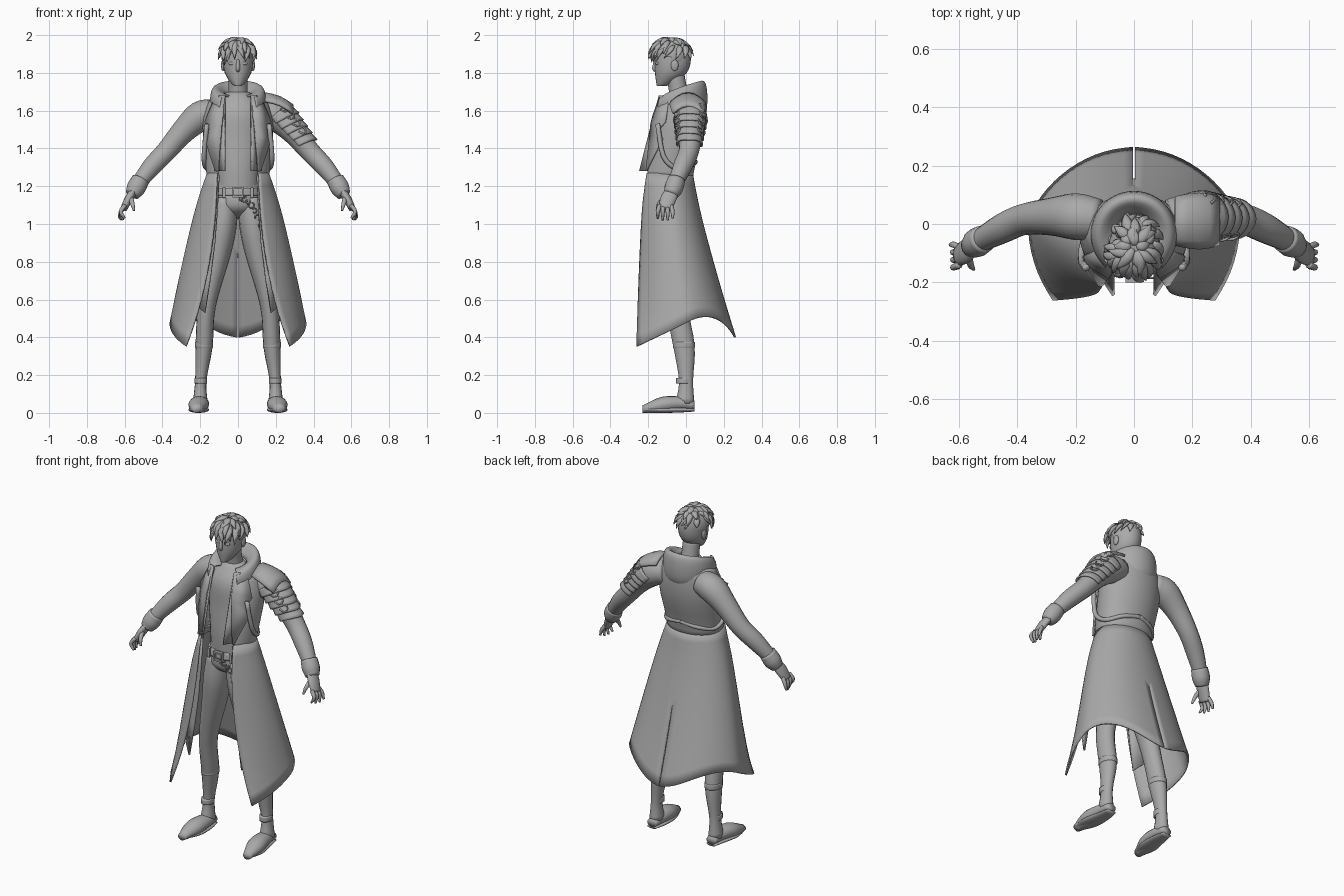
import bpy, bmesh, math, random
from mathutils import Vector

random.seed(4)
if "Cube" in bpy.data.objects:
    bpy.data.objects.remove(bpy.data.objects["Cube"])

SHADE = (0.4, 0.4, 0.4, 1)
grey = bpy.data.materials.new("plain grey")
grey.use_nodes = True
grey.diffuse_color = SHADE
grey.node_tree.nodes["Principled BSDF"].inputs["Base Color"].default_value = SHADE


def finish(name, bm, mirror=False, levels=0, thickness=0, smooth=True):
    bmesh.ops.recalc_face_normals(bm, faces=bm.faces)
    mesh = bpy.data.meshes.new(name)
    bm.to_mesh(mesh)
    bm.free()
    mesh.materials.append(grey)
    for polygon in mesh.polygons:
        polygon.use_smooth = smooth
    part = bpy.data.objects.new(name, mesh)
    bpy.context.collection.objects.link(part)
    if mirror:
        part.modifiers.new("Mirror", "MIRROR").use_clip = True
    if levels:
        modifier = part.modifiers.new("Subdivision", "SUBSURF")
        modifier.levels = modifier.render_levels = levels
        modifier.boundary_smooth = "PRESERVE_CORNERS"
    if thickness:
        modifier = part.modifiers.new("Thickness", "SOLIDIFY")
        modifier.thickness, modifier.offset = thickness, 0


def spline(points, steps):
    """Pass a smooth curve through points that carry a radius."""
    inner = [Vector(point) for point in points]
    path = [inner[0] * 2 - inner[1], *inner, inner[-1] * 2 - inner[-2]]
    result = []
    for a, b, c, d in zip(path, path[1:], path[2:], path[3:]):
        for step in range(steps):
            t = step / steps
            result.append(b + ((c - a) + ((2 * a - 5 * b + 4 * c - d) + (3 * b - 3 * c + d - a) * t) * t) * t / 2)
    return result + [inner[-1]]


def add_tube(bm, points, sides=16, ratio=1, ref="Y", axis=None, steps=4):
    """Skin elliptical rings strung along a curve of (x, y, z, radius)."""
    reference = Vector([letter == ref for letter in "XYZ"])
    path = spline(points, steps)
    turns = [math.tau * k / sides for k in range(sides)]
    rings = []
    for i, point in enumerate(path):
        before, after = path[max(i - 1, 0)], path[min(i + 1, len(path) - 1)]
        tangent = Vector(axis) if axis else (after - before).xyz.normalized()
        side = tangent.cross(reference).normalized()
        up = side.cross(tangent) * ratio
        rings.append([bm.verts.new(point.xyz + (side * math.cos(w) + up * math.sin(w)) * point.w) for w in turns])
    for ring, following in zip(rings, rings[1:]):
        for k in range(sides):
            bm.faces.new((ring[k], ring[k - 1], following[k - 1], following[k]))
    bm.faces.new(rings[0])
    bm.faces.new(rings[-1])


def tube(name, points, mirror=False, **options):
    bm = bmesh.new()
    add_tube(bm, points, **options)
    finish(name, bm, mirror)


def column(name, ratio, rows):
    """Stack of level ellipses (z, y, radius) on the centre line."""
    tube(name, [(0, y, z, radius) for z, y, radius in rows], sides=24, ratio=ratio, axis=(0, 0, -1))


def sheet(name, rows, mirror=True, levels=1, thickness=0.01):
    bm = bmesh.new()
    grid = [[bm.verts.new(point) for point in row] for row in rows]
    for row, following in zip(grid, grid[1:]):
        for k in range(len(row) - 1):
            bm.faces.new((row[k], row[k + 1], following[k + 1], following[k]))
    finish(name, bm, mirror, levels, thickness)


def place(bm, centre, size):
    bmesh.ops.scale(bm, vec=size, verts=bm.verts)
    bmesh.ops.translate(bm, vec=centre, verts=bm.verts)


def ball(name, centre, size, mirror=False, keep=lambda co: True):
    bm = bmesh.new()
    bmesh.ops.create_uvsphere(bm, u_segments=24, v_segments=16, radius=1)
    place(bm, centre, size)
    bmesh.ops.delete(bm, geom=[vert for vert in bm.verts if not keep(vert.co)], context="VERTS")
    finish(name, bm, mirror)


def box(name, centre, size, mirror=False):
    bm = bmesh.new()
    bmesh.ops.create_cube(bm, size=1)
    place(bm, centre, size)
    finish(name, bm, mirror, smooth=False)


def half_wrap(width, gap, front, back, height, slit=0, peak=1):
    """Half a coat section, from its front edge round to the back centre."""
    first = math.asin(gap / width)
    middle, row = (front + back) / 2, []
    for k in range(13):
        angle = first + (math.pi - first) * k / 12
        c = math.cos(angle)
        reach = c * (front - middle) / math.cos(first) if c > 0 else (back - middle) * abs(c) ** peak
        row.append((max(width * math.sin(angle), slit), middle + reach, height(c)))
    return row


# Head and face
column("head", 1.2, [(1.73, -.13, .02), (1.75, -.11, .04), (1.8, -.08, .07), (1.87, -.07, .08),
                     (1.94, -.07, .07), (1.98, -.07, .02)])
column("neck", 1, [(1.64, -.03, .06), (1.7, -.04, .05), (1.8, -.06, .05)])
tube("nose", [(0, -.16, 1.87, .008), (0, -.168, 1.825, .011), (0, -.16, 1.81, .008)])
ball("eyes", (.03, -.152, 1.85), (.02, .01, .01), mirror=True)
ball("ears", (.08, -.06, 1.84), (.01, .02, .03), mirror=True)
ball("lips", (0, -.15, 1.78), (.02, .01, .01))

# Tousled hair: a cap with swept tapering locks
crown, spread = Vector((0, -.08, 1.885)), (.09, .103, .1)
ball("hair_cap", crown, [s * .97 for s in spread], keep=lambda co: co.z - 1.8 > -.9 * (co.y + .03))
bm = bmesh.new()
for layer, count in enumerate((11, 17, 16)):
    for i in range(count):
        heading = math.tau * (i + random.random()) / count
        fringe = max(0, -math.cos(heading)) * min(layer, 1)
        start = .15 + .35 * layer + random.uniform(-.1, .1)
        length = random.uniform(.5, .9) + .4 * fringe
        rise, sweep = random.uniform(.02, .1), random.uniform(-.1, .2)
        lock = []
        for k, radius in enumerate((.01, .02, .014, .001)):
            tilt, turn = start + length * k / 3, heading + k * sweep
            lift = .93 + rise * k
            ray = (math.sin(tilt) * math.sin(turn), math.sin(tilt) * math.cos(turn), math.cos(tilt))
            lock.append((*[c + r * s * lift for c, r, s in zip(crown, ray, spread)], radius))
        add_tube(bm, lock, sides=6, ratio=.6, ref="Z", steps=2)
finish("hair_locks", bm)

# Shirt, hips and belt
column("shirt", .83, [(1.17, -.08, .11), (1.3, -.08, .115), (1.45, -.05, .14), (1.6, -.04, .14), (1.7, -.04, .06)])
column("hips", .8, [(1.22, -.08, .11), (1.12, -.08, .125), (1.07, -.08, .1), (1.03, -.08, .02)])
column("belt", .82, [(1.15, -.08, .13), (1.19, -.08, .125)])
for z in (1.145, 1.19):
    box("buckle_bar", (0, -.19, z), (.06, .02, .01))
box("buckle_sides", (.025, -.19, 1.167), (.01, .02, .05), mirror=True)
box("belt_loops", (.075, -.17, 1.167), (.015, .02, .055), mirror=True)

# Filigree chain hanging on the left hip
bm = bmesh.new()
for i in range(7):
    size = .013 + .003 * (i % 2)
    curl = [i + k * .8 for k in range(7)]
    add_tube(bm, [(.02 + .017 * i + size * math.cos(a), -.185, 1.135 - .004 * i * i + size * math.sin(a), .004)
                  for a in curl], sides=5, steps=1)
finish("hip_filigree", bm)

# Legs and boots
tube("legs", [(.066, -.085, 1.14, .064), (.08, -.08, 1, .074), (.105, -.07, .85, .068), (.165, -.05, .57, .048),
              (.18, -.01, .35, .045), (.197, 0, .17, .03), (.2, -.005, .05, .04)], ratio=1.25, mirror=True)
for x, z, radius in ((.18, .36, .047), (.197, .17, .034)):
    tube("boot_bands", [(x, -.01, z + .015, radius), (x, -.01, z - .015, radius)], ratio=1.25, mirror=True)
foot = [(.2, .045, .04, .03), (.2, -.03, .05, .045), (.21, -.13, .042, .053), (.22, -.23, .02, .025)]
tube("boots", foot, ratio=.8, ref="Z", axis=(0, -1, 0), mirror=True)
tube("boot_soles", [(x, y, .016, radius) for x, y, z, radius in foot], ratio=.3, ref="Z", axis=(0, -1, 0), mirror=True)

# Fitted upper coat, open at the front
body = []
for z, width, front, back in ((1.23, .16, -.2, .03), (1.33, .17, -.2, .045), (1.45, .18, -.18, .088),
                              (1.57, .19, -.16, .1), (1.67, .14, -.12, .09)):
    body.append(half_wrap(width, .11 - .08 * (z - 1.23), front, back, lambda c, z=z: z))
sheet("coat_body", body)

# Flared skirt, pointed at the front corners and the split back
skirt = []
for k in range(8):
    t = k / 7

    def height(c, t=t):
        hem = .475 - .19 * c if c > 0 else .475 + .04 * min(1, -2 * c) - .115 * c ** 6
        return 1.27 + (hem - 1.27) * t
    skirt.append(half_wrap(.16 + .2 * t ** .8, .11 + .165 * t * t, -.205 - .055 * t ** .5,
                           .032 + .228 * t ** 1.2, height, .003 if t > .5 else 0, 1 + .4 * t))
sheet("coat_skirt", skirt)
sheet("coat_lining", [[(.1, -.2, 1.26), (.13, -.18, 1.26)], [(.115, -.21, .9), (.17, -.19, .9)],
                      [(.175, -.22, .53), (.22, -.18, .57)]])

# Lapels, hanging hood ends and draped back strap
sheet("lapels", [[(.075, -.14, 1.67), (.125, -.09, 1.66)], [(.08, -.175, 1.57), (.175, -.11, 1.54)],
                 [(.085, -.185, 1.53), (.15, -.145, 1.5)], [(.09, -.19, 1.47), (.175, -.125, 1.45)],
                 [(.105, -.21, 1.28), (.12, -.21, 1.28)]], levels=0)
sheet("hood_ends", [[(.07, -.14, 1.68), (.1, -.12, 1.68)], [(.07, -.19, 1.5), (.1, -.16, 1.5)],
                    [(.07, -.245, 1.28), (.1, -.2, 1.28)]])
strap = [(.165, -.15, 1.53), (.18, -.12, 1.36), (.165, -.05, 1.295), (.1, .025, 1.31), (0, .05, 1.33)]
tube("back_strap", [(*point, .013) for point in strap], sides=8, ref="Z", mirror=True)

# Hood lying round the collar: each ring rises or falls towards the back
hood = []
for radius, front, back in ((.07, 1.67, 1.69), (.13, 1.62, 1.785), (.148, 1.61, 1.7), (.145, 1.6, 1.59), (.11, 1.58, 1.56)):
    angles = [.7 + (math.pi - .7) * k / 8 for k in range(9)]
    hood.append([(radius * math.sin(a), -.035 - radius * math.cos(a), front + (back - front) * math.sin(a / 2))
                 for a in angles])
sheet("hood", hood, levels=2)

# Sleeves, cuffs and hands
tube("sleeves", [(.12, .015, 1.59, .07), (.2, .025, 1.57, .08), (.29, .025, 1.49, .064), (.38, .015, 1.385, .054),
                 (.46, -.02, 1.3, .05), (.55, -.07, 1.185, .035)], mirror=True)
tube("cuffs", [(.515, -.05, 1.235, .047), (.54, -.065, 1.19, .05), (.56, -.08, 1.155, .038)], mirror=True)
tube("palms", [(.55, -.07, 1.18, .02), (.58, -.095, 1.13, .022), (.605, -.11, 1.08, .018)], ratio=1.9, mirror=True)
bm = bmesh.new()
for i in range(4):
    y, lean = -.14 + .02 * i, .006 * (i - 1.5)
    tip = 1.015 + .01 * abs(i - 1.5)
    add_tube(bm, [(.598, y, 1.1, .012), (.62, y + lean, 1.065, .011), (.6 + .01 * i, y + lean, tip, .006)], sides=8)
add_tube(bm, [(.57, -.105, 1.145, .014), (.56, -.14, 1.11, .012), (.55, -.155, 1.07, .006)], sides=8)
finish("fingers", bm, mirror=True)

# Layered armour on the left shoulder and upper arm
start, end = Vector((.205, .025, 1.585)), Vector((.355, .018, 1.415))
axis = (end - start).normalized()
outward = Vector((-axis.z, 0, axis.x)).normalized()
across = axis.cross(outward)


def on_arm(along, angle, radius):
    return start + axis * along + (outward * math.cos(angle) + across * math.sin(angle)) * radius


for i in range(5):
    plate = []
    for flare in range(3):
        radius = (.083 - .005 * i) * (1 + .05 * flare)
        plate.append([on_arm(.042 * i + flare * (.04 - .005 * abs(k)), k / 2, radius) for k in range(-4, 5)])
    sheet("arm_plate", plate, mirror=False)
cap = [[(x, .01 + reach * s, z - .05 * s * s) for s in (-1, -.4, .4, 1)]
       for x, z, reach in ((.14, 1.7, .08), (.225, 1.685, .1), (.29, 1.635, .08))]
sheet("shoulder_plate", cap, mirror=False, thickness=.015)

# Raised scrolls on the armour
bm = bmesh.new()
for i in range(4):
    for side in (-.9, .9):
        curl = []
        for k in range(8):
            size, turn = .005 * (8 - k), k * .75
            curl.append((*on_arm(.05 * i + size * math.sin(turn), side + 9 * size * math.cos(turn), .093 - .005 * i), .005))
        add_tube(bm, curl, sides=5, steps=1)
finish("armour_scrolls", bm)
